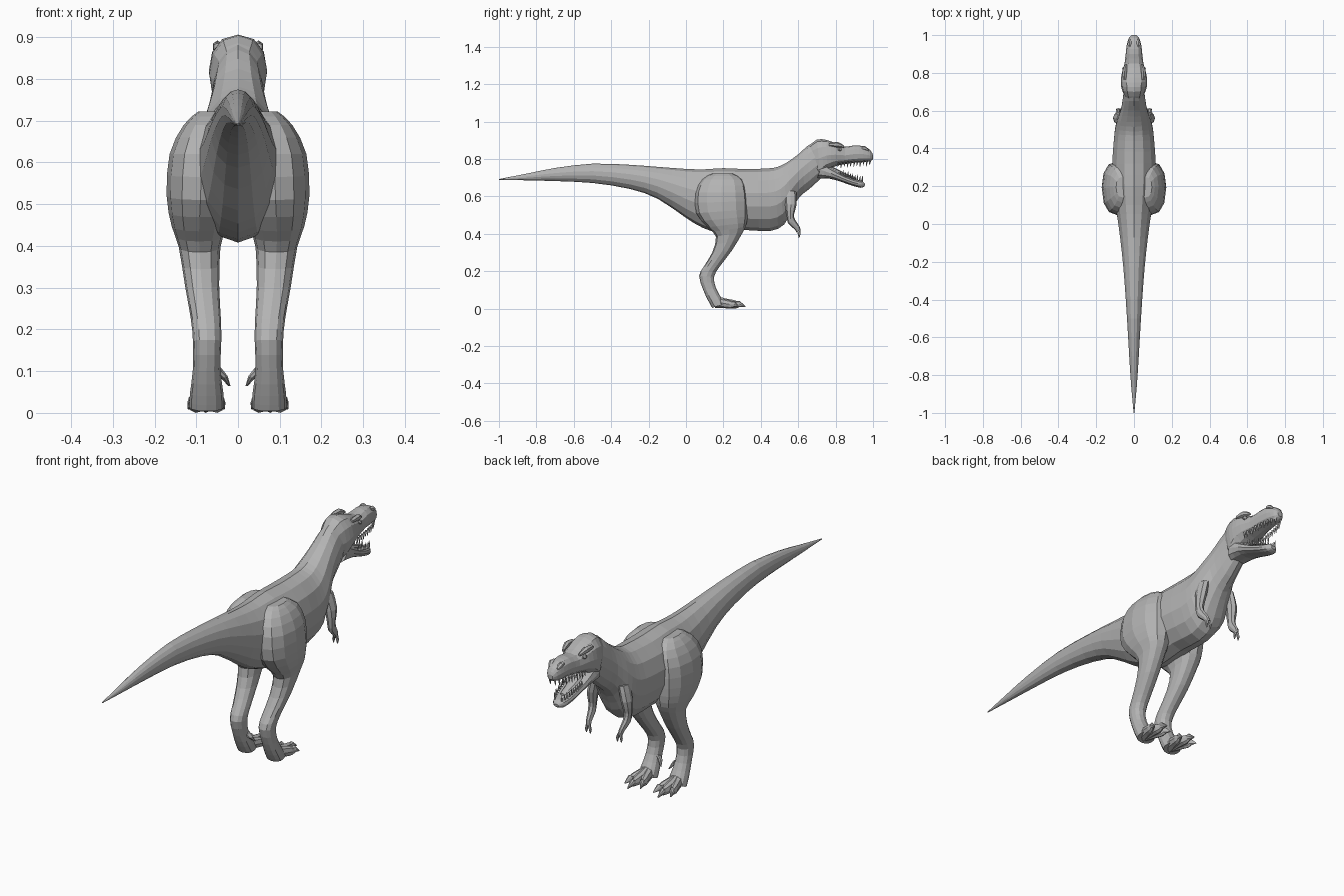
import bpy, bmesh, math

skin = bpy.data.materials.new("grey skin")
skin.diffuse_color = (0.45, 0.45, 0.45, 1)


def refine(s):
    """Insert a curved midpoint section between each pair of sections."""
    out = []
    for i in range(len(s) - 1):
        a, b, c, d = s[max(i - 1, 0)], s[i], s[i + 1], s[min(i + 2, len(s) - 1)]
        out += [b, tuple((9 * (q + r) - p - t) / 16 for p, q, r, t in zip(a, b, c, d))]
    return out + [s[-1]]


def loft(bm, sections, n=12, power=1.0):
    """Skin oval sections: (y1, z1, y2, z2, x centre, half width); points 1 and 2 are opposite ends."""
    rings = []
    for y1, z1, y2, z2, x, w in sections:
        ring = []
        for k in range(n):
            a = 2 * math.pi * k / n
            c, s = math.cos(a), math.sin(a)
            c = math.copysign(abs(c) ** power, c)
            s = math.copysign(abs(s) ** power, s)
            ring.append(bm.verts.new((x + w * s, (y1 + y2) / 2 + c * (y1 - y2) / 2,
                                      (z1 + z2) / 2 + c * (z1 - z2) / 2)))
        rings.append(ring)
    for r, q in zip(rings, rings[1:]):
        for k in range(n):
            bm.faces.new((r[k], r[(k + 1) % n], q[(k + 1) % n], q[k]))
    bm.faces.new(rings[0])
    bm.faces.new(rings[-1])


def part(name, lofts, n=12, power=1.0, mirror=False, smooth_path=True):
    bm = bmesh.new()
    for s in lofts:
        loft(bm, refine(s) if smooth_path else s, n, power)
    bmesh.ops.recalc_face_normals(bm, faces=bm.faces)
    me = bpy.data.meshes.new(name)
    bm.to_mesh(me)
    bm.free()
    me.materials.append(skin)
    ob = bpy.data.objects.new(name, me)
    bpy.context.collection.objects.link(ob)
    if mirror:
        ob.modifiers.new("mirror", 'MIRROR')
    return ob


def mid(rows):
    """Sections on the centre line, given without x."""
    return [(a, b, c, d, 0, w) for a, b, c, d, w in rows]


# Tail, trunk and neck in one skin
part("body", [mid([
    (-1.0, .693, -1.0, .689, .002), (-.85, .722, -.85, .686, .016), (-.7, .752, -.7, .682, .026),
    (-.5, .775, -.5, .672, .038), (-.3, .769, -.3, .64, .052), (-.15, .758, -.15, .587, .066),
    (0, .747, 0, .485, .085), (.1, .745, .09, .432, .10), (.2, .751, .18, .408, .112),
    (.32, .746, .32, .42, .118), (.44, .75, .45, .415, .109), (.49, .758, .525, .45, .102),
    (.54, .782, .565, .525, .09), (.6, .825, .605, .595, .072), (.65, .87, .66, .64, .062),
    (.70, .898, .72, .695, .055)])], n=14)

# Skull with upper jaw
part("skull", [mid([
    (.655, .868, .69, .72, .046), (.70, .904, .72, .70, .064), (.75, .902, .755, .735, .07),
    (.80, .884, .80, .762, .064), (.85, .866, .85, .773, .05), (.90, .873, .90, .78, .044),
    (.95, .868, .95, .783, .038), (.985, .848, .985, .788, .027), (1.0, .822, 1.0, .80, .012)])],
    power=.85)

# Open lower jaw and tongue
part("lower_jaw", [mid([
    (.735, .79, .70, .695, .058), (.785, .75, .768, .695, .056), (.85, .712, .832, .677, .047),
    (.90, .692, .89, .657, .04), (.94, .683, .935, .646, .029), (.957, .668, .955, .655, .012)])],
    power=.8)
part("tongue", [mid([(.77, .765, .76, .74, .03), (.85, .725, .845, .705, .024),
                     (.91, .7, .91, .69, .012)])], n=8)

# Brow ridges, eyes and nostril bumps
part("brow", [[(.765, .886, .765, .868, .05, .009), (.81, .892, .81, .862, .049, .013),
               (.845, .872, .845, .86, .042, .006)]], n=6, mirror=True)
part("eye", [[(.812, .857, .812, .847, .054, .004), (.822, .862, .822, .842, .054, .009),
              (.832, .857, .832, .847, .051, .004)]], n=8, mirror=True)
part("nostril", [[(.94, .868, .94, .85, .024, .008), (.96, .868, .96, .845, .024, .012),
                  (.978, .85, .978, .84, .02, .006)]], n=6, mirror=True)


# Teeth: little spikes along both jaws
def tooth(y, z, x, r, length, lean):
    return [(y + r, z, y - r, z, x, r), (y + lean + .001, z + length, y + lean - .001, z + length, x, .001)]


teeth = []
for i in range(11):
    t = i / 10
    wide = 1 - .3 * t - .42 * t ** 5
    teeth.append(tooth(.815 + .17 * t, .782 + .012 * t, .048 * wide, .006, -.026 - .006 * (i % 2), -.004))
for i in range(10):
    t = i / 9
    wide = 1 - .3 * t - .25 * t ** 4
    teeth.append(tooth(.825 + .115 * t, .715 - .035 * t, .042 * wide, .005, .024 + .005 * (i % 2), .004))
part("teeth", teeth, n=4, mirror=True, smooth_path=False)

# Hind legs: bulging thigh, backward hock, upright ankle
part("hind_leg", [[
    (.25, .722, .14, .722, .06, .035), (.305, .69, .085, .69, .07, .06),
    (.328, .62, .05, .62, .085, .079), (.332, .53, .055, .51, .09, .081),
    (.325, .46, .115, .435, .093, .066), (.305, .41, .16, .385, .092, .05),
    (.245, .31, .14, .30, .086, .041), (.18, .225, .095, .225, .077, .036),
    (.15, .17, .07, .175, .074, .034), (.16, .11, .092, .10, .075, .033),
    (.19, .055, .12, .04, .075, .04), (.205, .025, .14, .004, .075, .042)]],
    power=.88, mirror=True)

# Feet: three splayed toes with claws plus a raised inner claw
toes = []
for x_tip, y_tip in ((.118, .282), (.078, .318), (.034, .288)):
    row = []
    for t, top, bottom, w in ((0, .07, .004, .026), (.35, .054, .003, .022), (.62, .046, 0, .018),
                              (.74, .04, .003, .012), (.8, .042, .008, .012), (1, .014, .008, .003)):
        y = .155 + (y_tip - .155) * t
        row.append((y, top, y, bottom, .075 + (x_tip - .075) * t, w))
    toes.append(row)
toes.append([(.15, .11, .12, .10, .05, .012), (.15, .092, .13, .085, .035, .01),
             (.158, .066, .154, .064, .021, .003)])
part("toes", toes, n=8, mirror=True, smooth_path=False)

# Small arms hanging from the shoulders, two fingers each
part("arm", [[
    (.59, .63, .525, .63, .07, .02), (.592, .56, .53, .555, .087, .023),
    (.578, .505, .538, .495, .091, .018), (.584, .475, .546, .455, .09, .015),
    (.607, .44, .58, .425, .085, .011), (.613, .415, .591, .408, .081, .01)]], n=8, mirror=True)
part("fingers", [[(.612, .418, .595, .412, x, .006), (.612, .398, .598, .395, x2, .006),
                  (.607, .38, .603, .378, x2, .002)] for x, x2 in ((.076, .07), (.086, .09))],
     n=6, mirror=True, smooth_path=False)
